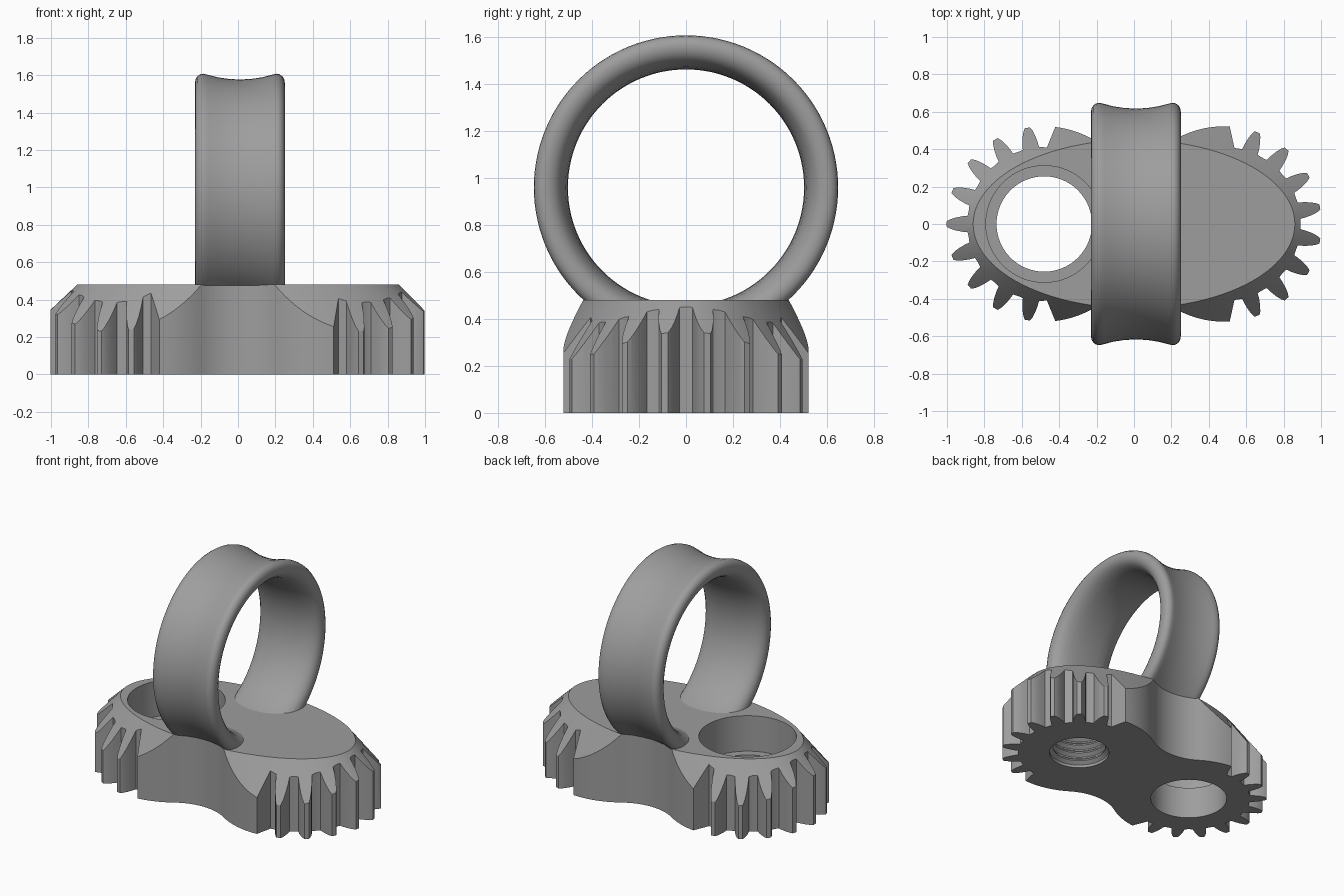
import bpy, bmesh, math
from math import sin, cos, radians, pi

if "Cube" in bpy.data.objects:
    bpy.data.objects.remove(bpy.data.objects["Cube"])

GX, TIP, ROOT, H = 0.48, 0.522, 0.41, 0.48   # gear centre, radii, base height

grey = bpy.data.materials.new("grey")
grey.diffuse_color = (0.34, 0.34, 0.34, 1)
grey.use_nodes = True
grey.node_tree.nodes["Principled BSDF"].inputs["Base Color"].default_value = grey.diffuse_color


def make(name, bm):
    bmesh.ops.recalc_face_normals(bm, faces=bm.faces)
    me = bpy.data.meshes.new(name)
    bm.to_mesh(me)
    bm.free()
    me.materials.append(grey)
    ob = bpy.data.objects.new(name, me)
    bpy.context.collection.objects.link(ob)
    return ob


def loft(name, rings, closed=False):
    """Skin a list of equal point rings; cap the ends unless closed."""
    bm = bmesh.new()
    vs = [[bm.verts.new(p) for p in r] for r in rings]
    n = len(vs[0])
    for a, b in zip(vs, vs[1:] + (vs[:1] if closed else [])):
        for i in range(n):
            j = (i + 1) % n
            bm.faces.new((a[i], a[j], b[j], b[i]))
    if not closed:
        bm.faces.new(vs[0])
        bm.faces.new(vs[-1])
    return make(name, bm)


def ellipse(a, b, z, x=0.0, n=64):
    return [(x + a * cos(2 * pi * i / n), b * sin(2 * pi * i / n), z) for i in range(n)]


def boolean(ob, cutter, op):
    m = ob.modifiers.new(op.lower(), 'BOOLEAN')
    m.operation, m.object, m.solver = op, cutter, 'EXACT'
    bpy.context.view_layer.objects.active = ob
    bpy.ops.object.modifier_apply(modifier=m.name)
    bpy.data.objects.remove(cutter, do_unlink=True)


def arc(cx, cy, r, a0, a1, n):
    return [(cx + r * cos(radians(a0 + (a1 - a0) * i / n)),
             cy + r * sin(radians(a0 + (a1 - a0) * i / n))) for i in range(n + 1)]


# (radius, half width) along one tooth flank, root to tip
FLANK = [(ROOT, 0.044), (0.44, 0.041), (0.475, 0.034), (0.505, 0.024), (TIP, 0.014)]


def teeth(cx, first, last):
    """Teeth every 20 degrees, with the root valley between them."""
    pts = []
    for deg in range(first, last + 1, 20):
        t = radians(deg)
        for side, flank in ((-1, FLANK), (1, FLANK[::-1])):
            for r, w in flank:
                pts.append((cx + r * cos(t) - side * w * sin(t),
                            r * sin(t) + side * w * cos(t)))
        if deg < last:
            pts += arc(cx, 0, ROOT, deg + 8.5, deg + 11.5, 1)
    return pts


# waist fillet tangent to both tip circles
WAIST = 0.38
fr = (GX**2 + WAIST**2 - TIP**2) / (2 * (TIP - WAIST))
fy = WAIST + fr
tan_deg = math.degrees(math.atan2(fy, GX))

upper = [(GX + ROOT * cos(radians(82)), ROOT * sin(radians(82)))]
upper += arc(GX, 0, TIP, 86.5, 180 - tan_deg, 10)
upper += arc(0, fy, fr, -tan_deg, tan_deg - 180, 16)[1:-1]
upper += arc(-GX, 0, TIP, tan_deg, 83.5, 10)
upper += [(-GX + ROOT * cos(radians(88)), ROOT * sin(radians(88)))]
outline = teeth(GX, -70, 70) + upper + teeth(-GX, 100, 260)
outline += [(x, -y) for x, y in reversed(upper)]

# gear-edged base with an oval chamfered top
base = loft("geared_base", [[(x, y, z) for x, y in outline] for z in (0, H)])
taper = loft("taper", [ellipse(0.86 + 1.06 * d, 0.45 + 0.62 * d, H - d, n=128)
                       for d in (0.5, 0.0)])
boolean(base, taper, 'INTERSECT')

# stepped through hole
bore = loft("bore", [ellipse(r, r, z, -GX) for r, z in
                     ((0.255, -0.1), (0.255, 0.23), (0.312, 0.23), (0.312, 0.6))])
boolean(base, bore, 'DIFFERENCE')

# threaded blind hole underneath
prof = [(0.2, -0.1), (0.2, 0.02)]
for k in range(4):
    z = 0.02 + 0.06 * k
    prof += [(0.175, z + 0.02), (0.175, z + 0.03), (0.2, z + 0.05), (0.2, z + 0.06)]
thread = loft("thread", [ellipse(r, r, z, GX) for r, z in prof])
boolean(base, thread, 'DIFFERENCE')

# finger ring: half section (offset from mid width, radius), mirrored and spun about x
half = [(0.0, 0.617), (0.06, 0.620), (0.12, 0.629), (0.17, 0.642), (0.195, 0.648),
        (0.212, 0.645), (0.228, 0.634), (0.237, 0.618), (0.24, 0.60), (0.237, 0.58),
        (0.228, 0.56), (0.21, 0.542), (0.18, 0.526), (0.14, 0.514), (0.08, 0.506),
        (0.0, 0.503)]
section = half + [(-u, r) for u, r in half[-2:0:-1]]
N = 112
ring = loft("finger_ring", [[(0.01 + u, r * sin(2 * pi * i / N), 0.96 + r * cos(2 * pi * i / N))
                             for u, r in section] for i in range(N)], closed=True)
# trim the ring where it sinks into the base
bm = bmesh.new()
bm.from_mesh(ring.data)
bmesh.ops.bisect_plane(bm, geom=bm.verts[:] + bm.edges[:] + bm.faces[:],
                       plane_co=(0, 0, H - 0.005), plane_no=(0, 0, 1), clear_inner=True)
bm.to_mesh(ring.data)
bm.free()

for ob in (base, ring):
    bpy.ops.object.select_all(action='DESELECT')
    ob.select_set(True)
    bpy.context.view_layer.objects.active = ob
    bpy.ops.object.shade_smooth_by_angle(angle=radians(30))
